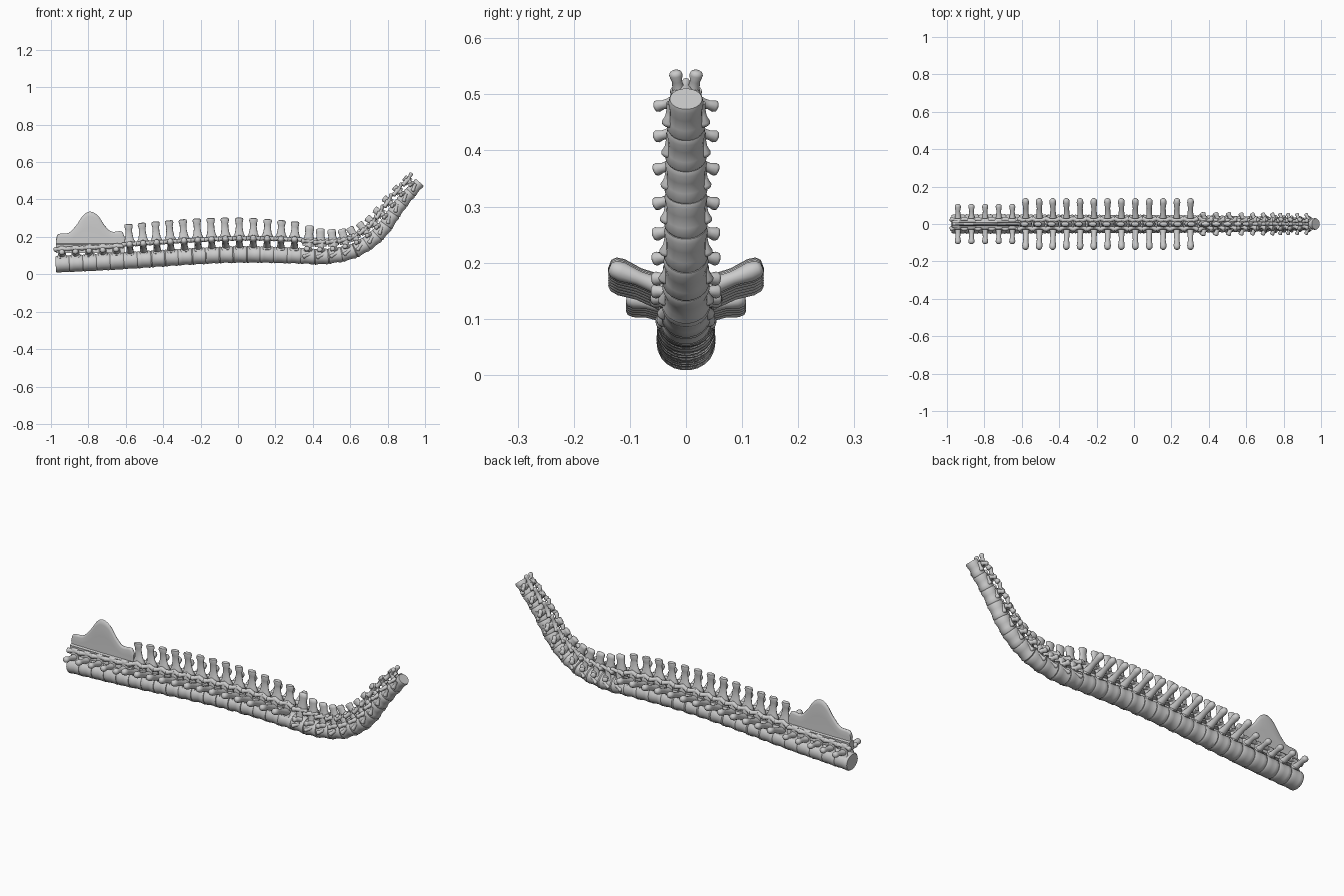
import bpy, bmesh, math, random
from mathutils import Vector

random.seed(4)
if "Cube" in bpy.data.objects:
    bpy.data.objects.remove(bpy.data.objects["Cube"])

bone = bpy.data.materials.new("bone_grey")
bone.use_nodes = True
COLOUR = (0.6, 0.6, 0.6, 1)
bone.diffuse_color = COLOUR
bone.node_tree.nodes["Principled BSDF"].inputs["Base Color"].default_value = COLOUR

# Spine centreline: x, z, half height, half width
PATH = [Vector(p) for p in (
    (-.975, .053, .046, .052), (-.6, .073, .047, .052), (-.2, .098, .046, .050),
    (.05, .106, .046, .050), (.3, .100, .045, .048), (.45, .094, .043, .046),
    (.585, .114, .042, .044), (.68, .158, .041, .042), (.77, .235, .040, .039),
    (.865, .37, .037, .037), (.972, .492, .030, .031))]


def catmull(pts, steps=40):
    ext = [2 * pts[0] - pts[1]] + pts + [2 * pts[-1] - pts[-2]]
    out = []
    for a, b, c, d in zip(ext, ext[1:], ext[2:], ext[3:]):
        for k in range(steps):
            t = k / steps
            out.append(b + (c - a) * (t / 2) + (2 * a - 5 * b + 4 * c - d) * (t * t / 2)
                       + (3 * b - a - 3 * c + d) * (t ** 3 / 2))
    return out + [pts[-1]]


SAMPLES = catmull(PATH)
ARC = [0.0]
for p, q in zip(SAMPLES, SAMPLES[1:]):
    ARC.append(ARC[-1] + (q.xy - p.xy).length)
LENGTH = ARC[-1]
SACRAL, TRUNK, NECK = 5, 13, 11
COUNT = SACRAL + TRUNK + NECK
STEP = LENGTH / COUNT


def at(s):
    s = min(max(s, 0), LENGTH)
    k = next((i for i in range(1, len(ARC)) if ARC[i] >= s), len(ARC) - 1)
    return SAMPLES[k - 1].lerp(SAMPLES[k], (s - ARC[k - 1]) / (ARC[k] - ARC[k - 1]))


def frame(s):
    """Origin, along, up and section data at arc length s."""
    p = at(s)
    t = (at(s + .006).xy - at(s - .006).xy).normalized()
    return Vector((p.x, 0, p.y)), Vector((t.x, 0, t.y)), Vector((-t.y, 0, t.x)), p


SIDE = Vector((0, 1, 0))
meshes = {}


def loft(part, rings, sides=14):
    """Skin elliptical rings given as (centre, half axis, half axis)."""
    bm = meshes.setdefault(part, bmesh.new())
    loops = []
    for c, a, b in rings:
        loops.append([bm.verts.new(c + a * math.cos(w) + b * math.sin(w))
                      for w in (2 * math.pi * k / sides for k in range(sides))])
    for lo, hi in zip(loops, loops[1:]):
        for k in range(sides):
            n = (k + 1) % sides
            bm.faces.new((lo[k], lo[n], hi[n], hi[k]))
    bm.faces.new(loops[0][::-1])
    bm.faces.new(loops[-1])


CLUB = ((0, 1.25), (.25, .95), (.55, .82), (.82, 1.1), (.94, .95), (1, .5))


def limb(part, local, start, end, wide, thick, shape=CLUB):
    """Club-ended process between two (along, side, up) points, on both sides."""
    o, along, up, _ = local
    for sgn in (1, -1):
        a, b = (o + along * q[0] + SIDE * (q[1] * sgn) + up * q[2] for q in (start, end))
        d = (b - a).normalized()
        ref = along if abs(d.dot(along)) < .7 else SIDE
        u = (ref - d * ref.dot(d)).normalized()
        v = d.cross(u)
        loft(part, [(a.lerp(b, t), u * wide * r, v * thick * r) for t, r in shape], 12)


def blade(part, local, sections):
    """Upright process from (height, half length, half thickness) sections."""
    o, along, up, _ = local
    loft(part, [(o + up * w, along * l, SIDE * y) for w, l, y in sections])


def centrum(part, i, waist):
    rings = []
    for u, r in ((-.5, .9), (-.42, 1), (-.2, waist + .02), (.1, waist), (.38, 1), (.5, .93)):
        o, along, up, p = frame((i + .5 + u) * STEP)
        r *= random.uniform(.985, 1.015)
        rings.append((o, SIDE * p.w * r, up * p.z * r))
    loft(part, rings, 22)


for i in range(COUNT):
    local = frame((i + .5) * STEP)
    if i < SACRAL:
        # Fused hip vertebrae
        centrum("sacral_centra", i, .95)
        limb("sacral_arches", local, (0, .026, .03), (0, .016, .095), .024, .011)
        limb("sacral_side_processes", local, (0, .025, .050), (0, .106, .066), .015, .014)
        for d in (-1, 1):
            limb("sacral_joints", local, (0, .016, .08), (d * .042, .028, .08), .012, .012)
    elif i < SACRAL + TRUNK:
        # Back vertebrae with tall spines
        k = (i - SACRAL) / (TRUNK - 1)
        top = .195 + .012 * math.sin(math.pi * k) - .012 * k
        centrum("trunk_centra", i, .91)
        limb("trunk_arches", local, (0, .027, .025), (0, .014, .10), .021, .011)
        limb("trunk_side_processes", local, (0, .022, .048),
             (0, .136, .092), .0165, .016)
        for d in (-1, 1):
            limb("trunk_joints", local, (0, .014, .09), (d * .041, .03, .085), .012, .012)
        blade("trunk_spines", local, (
            (.075, .034, .022), (.095, .033, .018), (.115, .023, .012), (.145, .018, .009),
            (top - .03, .018, .009), (top - .012, .023, .014), (top - .003, .02, .012),
            (top, .011, .006)))
    else:
        # Neck vertebrae, shrinking towards the head
        k = (i - SACRAL - TRUNK) / (NECK - 1)
        f = 1 - .28 * k
        top = .165 - .085 * k ** .8
        centrum("neck_centra", i, .89)
        limb("neck_arches", local, (0, .026 * f, .025 * f), (0, .014, .085 * f), .02 * f, .01)
        limb("neck_side_processes", local, (.006, .022, .035 * f),
             (-.01, .062 - .006 * k, .042 * f), .014 * f, .013 * f)
        limb("neck_ribs", local, (.012, .03 * f, .012), (-.026, .046 * f, -.004), .011, .01)
        limb("neck_joints", local, (0, .012, .075 * f), (.044, .027 * f, .092 * f), .011, .01)
        limb("neck_joints", local, (0, .014, .08 * f), (-.038, .036 * f, .08 * f), .012, .012)
        low = .055 * f
        blade("neck_spines", local, [
            (low + (top - low) * t, l * f, y * f) for t, l, y in (
                (0, .032, .024), (.3, .03, .02), (.6, .021, .012), (.82, .024, .014),
                (.95, .023, .012), (1, .014, .006))])

# Fused crest over the hips, swept lengthwise from a height profile
CREST = [Vector(p) for p in (
    (-.972, .19), (-.96, .215), (-.905, .222), (-.865, .262), (-.825, .318), (-.79, .335),
    (-.75, .315), (-.71, .258), (-.675, .228), (-.625, .23), (-.608, .205))]
ridge = catmull(CREST, 5)
for part, base, thick, crop in (("sacral_crest", .125, .011, 1), ("sacral_roof", .115, .024, 0)):
    bm = meshes.setdefault(part, bmesh.new())
    rows = []
    for p in ridge:
        top = p.y if crop else .165
        # rounded outline from the foot up over the rim and down the far side
        outline = ((1, 0), (.95, .3), (.7, .6), (.8, .88), (.5, .97), (0, 1))
        pts = [(y * thick, base + (top - base) * h) for y, h in outline]
        pts += [(-y, z) for y, z in pts[-2::-1]]
        rows.append([bm.verts.new((p.x, y, z)) for y, z in pts])
    for lo, hi in zip(rows, rows[1:]):
        for k in range(len(lo)):
            n = (k + 1) % len(lo)
            bm.faces.new((lo[k], lo[n], hi[n], hi[k]))
    bm.faces.new(rows[0])
    bm.faces.new(rows[-1][::-1])

# Turn every part into a smooth shaded object
for name, bm in meshes.items():
    bmesh.ops.recalc_face_normals(bm, faces=bm.faces)
    for face in bm.faces:
        face.smooth = True
    mesh = bpy.data.meshes.new(name)
    bm.to_mesh(mesh)
    bm.free()
    mesh.set_sharp_from_angle(angle=math.radians(50))
    mesh.materials.append(bone)
    bpy.context.collection.objects.link(bpy.data.objects.new(name, mesh))
